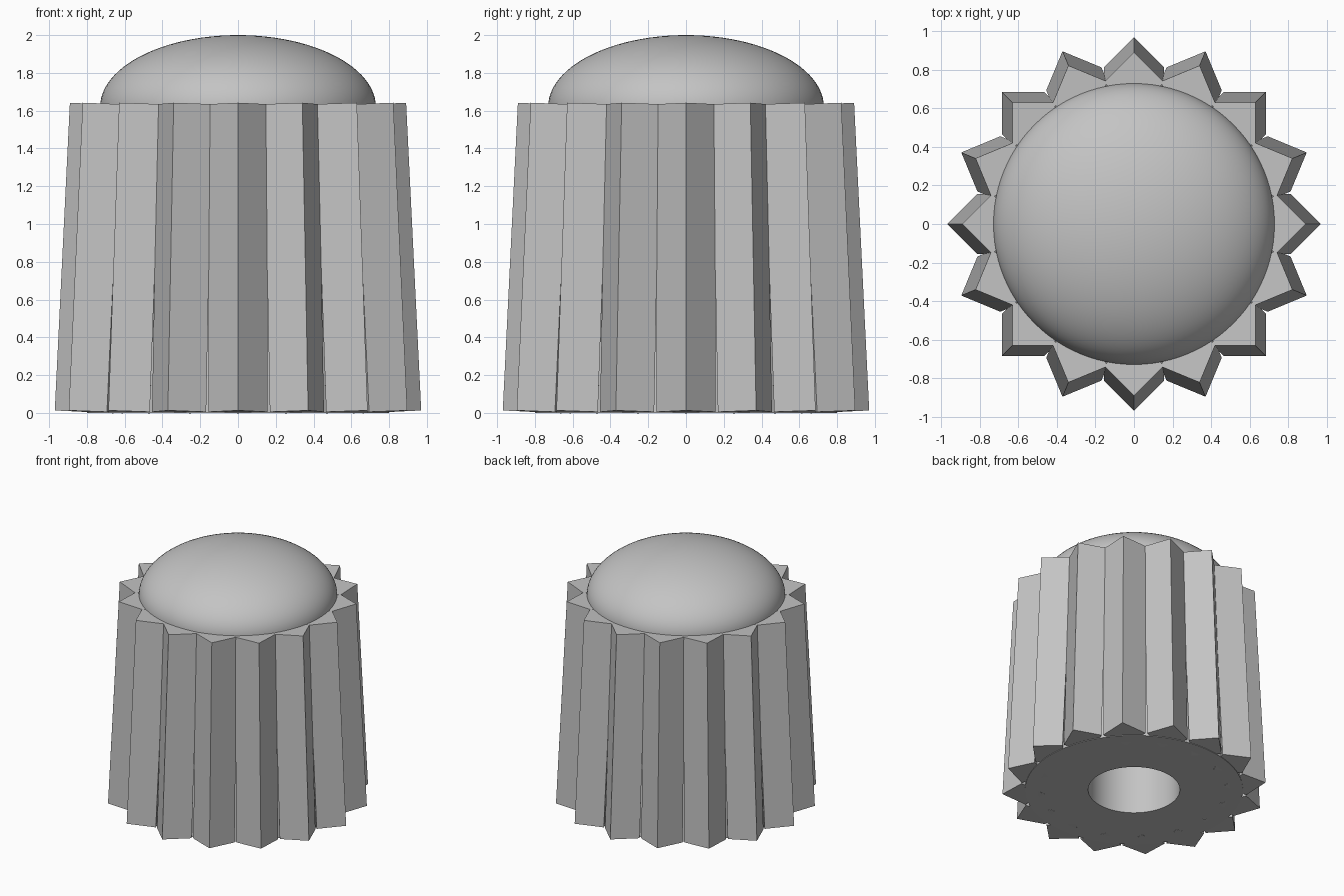
import bpy
import bmesh
from math import cos, sin, pi, radians
from mathutils import Matrix, Vector

cube = bpy.data.objects.get("Cube")
if cube:
    bpy.data.objects.remove(cube, do_unlink=True)

grey = bpy.data.materials.new("light_grey")
grey.use_nodes = True
colour = (0.55, 0.55, 0.55, 1)
grey.diffuse_color = colour
grey.node_tree.nodes["Principled BSDF"].inputs["Base Color"].default_value = colour


def finish(bm, name, smooth=False):
    bmesh.ops.remove_doubles(bm, verts=bm.verts, dist=1e-5)
    bmesh.ops.recalc_face_normals(bm, faces=bm.faces)
    mesh = bpy.data.meshes.new(name)
    bm.to_mesh(mesh)
    bm.free()
    mesh.materials.append(grey)
    obj = bpy.data.objects.new(name, mesh)
    bpy.context.collection.objects.link(obj)
    if smooth:
        bpy.ops.object.select_all(action="DESELECT")
        obj.select_set(True)
        bpy.context.view_layer.objects.active = obj
        bpy.ops.object.shade_smooth_by_angle(angle=radians(30))
    return obj


def lathe(name, profile, steps=96):
    """Turn a (radius, height) profile around the z axis."""
    bm = bmesh.new()
    verts = [bm.verts.new((r, 0, z)) for r, z in profile]
    edges = [bm.edges.new(pair) for pair in zip(verts, verts[1:])]
    bmesh.ops.spin(bm, geom=verts + edges, axis=(0, 0, 1), cent=(0, 0, 0),
                   angle=2 * pi, steps=steps)
    return finish(bm, name, smooth=True)


# Tapered core with a blind shaft hole in its underside
hole, depth = 0.337, 1.2
lathe("core", [(0, depth), (hole, depth), (hole, 0), (0.80, 0),
               (0.735, 1.622), (0, 1.622)])

# Flattened dome on top
base, rise, rings = 1.62, 0.38, 24
arc = [(0.73 * cos(i / rings * pi / 2), base + rise * sin(i / rings * pi / 2))
       for i in range(rings)]
lathe("dome", [(0, base)] + arc + [(0, base + rise)])

# Grip ridges: square bars set corner outwards, leaning in towards the top
ridges, half = 16, 0.155
bottom_tip, top_tip = Vector((0.97, 0, 0.013)), Vector((0.89, 0, 1.642))
axis = (top_tip - bottom_tip).normalized()
outward = Vector((axis.z, 0, -axis.x))
side = Vector((0, 1, 0))
bm = bmesh.new()
for i in range(ridges):
    turn = Matrix.Rotation(2 * pi * i / ridges, 3, "Z")
    rows = []
    for tip in (bottom_tip, top_tip):
        centre = tip - outward * half
        corners = (outward, side, -outward, -side)
        rows.append([bm.verts.new(turn @ (centre + c * half)) for c in corners])
    low, high = rows
    bm.faces.new(low[::-1])
    bm.faces.new(high)
    for k in range(4):
        n = (k + 1) % 4
        bm.faces.new((low[k], low[n], high[n], high[k]))
finish(bm, "grip_ridges")
